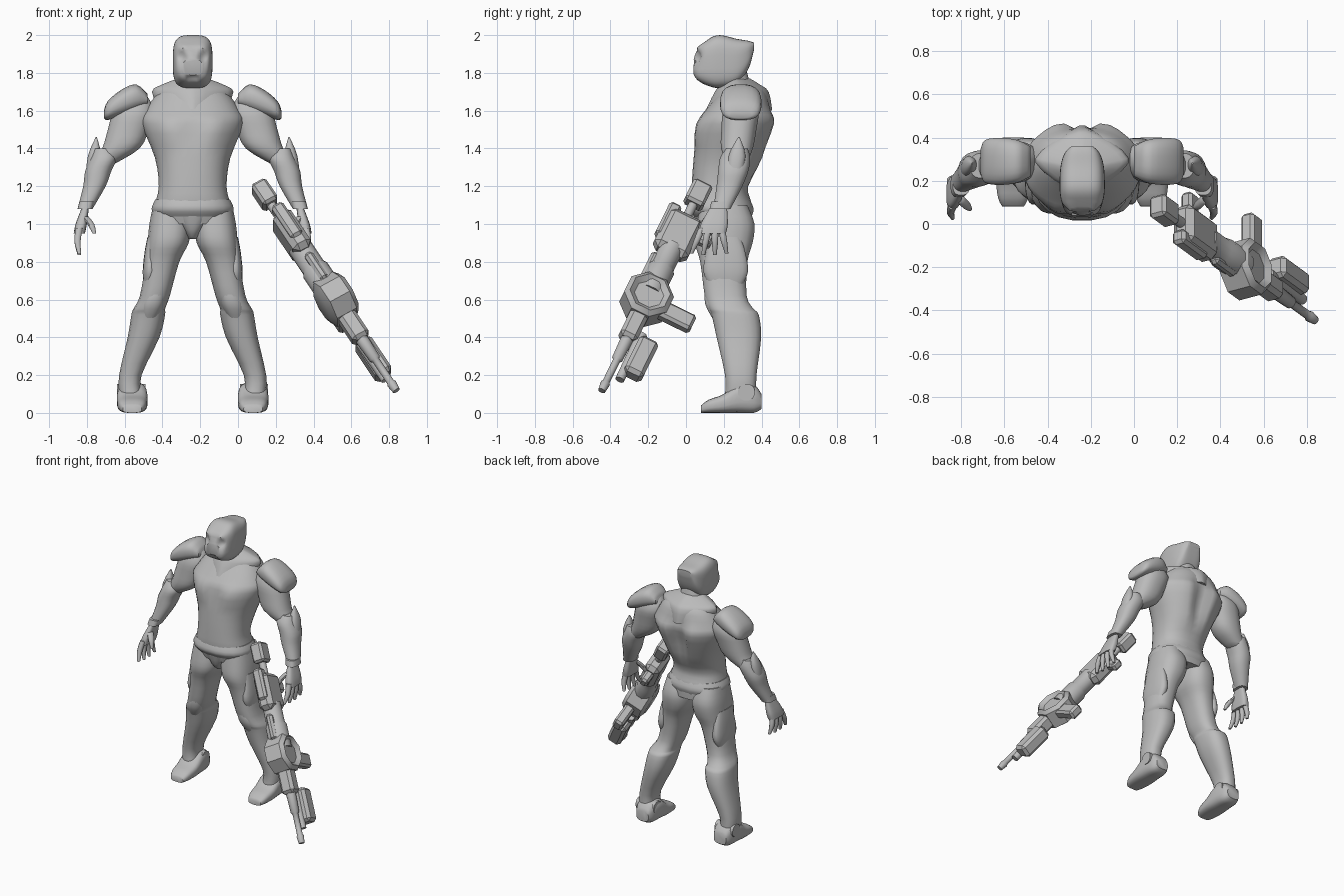
import bpy, bmesh, math
from mathutils import Matrix, Vector

if "Cube" in bpy.data.objects:
    bpy.data.objects.remove(bpy.data.objects["Cube"])

grey = bpy.data.materials.new("plain grey")
grey.use_nodes = True
grey.diffuse_color = (.5, .5, .5, 1)
grey.node_tree.nodes["Principled BSDF"].inputs["Base Color"].default_value = grey.diffuse_color

BODY = Matrix.Translation((-.24, 0, 0))


def finish(name, bm, matrix, mirror, sharp_angle):
    """Turn the working mesh into a shaded object, mirrored across the body if asked."""
    bmesh.ops.recalc_face_normals(bm, faces=bm.faces)
    mesh = bpy.data.meshes.new(name)
    bm.to_mesh(mesh)
    bm.free()
    mesh.materials.append(grey)
    part = bpy.data.objects.new(name, mesh)
    bpy.context.collection.objects.link(part)
    part.matrix_world = matrix
    if mirror:
        part.modifiers.new("Mirror", 'MIRROR').use_mirror_merge = False
    bpy.ops.object.select_all(action='DESELECT')
    part.select_set(True)
    bpy.context.view_layer.objects.active = part
    bpy.ops.object.shade_smooth_by_angle(angle=math.radians(sharp_angle))


def smooth_path(sections, steps):
    """Insert evenly curved sections between the given ones."""
    last = len(sections) - 1
    path = []
    for i in range(last):
        before, here = Vector(sections[max(i - 1, 0)]), Vector(sections[i])
        there, after = Vector(sections[i + 1]), Vector(sections[min(i + 2, last)])
        leave, arrive = (there - before) / 2, (after - here) / 2
        for j in range(steps):
            t = j / steps
            ease = t * t * (3 - 2 * t)
            path.append(here.lerp(there, ease) + leave * t * (1 - t) ** 2 - arrive * t * t * (1 - t))
    return path + [Vector(sections[last])]


def superellipse(angle, power):
    c, s = math.cos(angle), math.sin(angle)
    return (math.copysign(abs(c) ** (2 / power), c), math.copysign(abs(s) ** (2 / power), s))


def skin(name, sections, axis='z', power=2.3, sides=20, steps=3, mirror=False,
         matrix=BODY, dents=(), sharp_angle=50):
    """Skin rounded sections: position, centre a, centre b, radius a, radius b."""
    bm = bmesh.new()
    loops = []
    for t, a, b, radius_a, radius_b in smooth_path(sections, steps):
        loop = []
        for k in range(sides):
            p, q = superellipse(math.tau * (k + .5) / sides, power)
            p, q = a + p * radius_a, b + q * radius_b
            loop.append(bm.verts.new({'x': (t, p, q), 'y': (p, t, q), 'z': (p, q, t)}[axis]))
        loops.append(loop)
    for low, high in zip(loops, loops[1:]):
        for k in range(sides):
            bm.faces.new((low[k - 1], low[k], high[k], high[k - 1]))
    bm.faces.new(loops[0])
    bm.faces.new(loops[-1])
    # Sculpted hollows and swellings, alike on both sides of the middle
    for centre, reach, push in dents:
        for v in bm.verts:
            offset = Vector((abs(v.co.x), v.co.y, v.co.z)) - Vector(centre)
            distance = Vector([d / r for d, r in zip(offset, reach)]).length
            if distance < 1:
                v.co.y += push * (1 - distance ** 2) ** 2
    finish(name, bm, matrix, mirror, sharp_angle)


def trunk(name, sections, side=0, **options):
    """Part symmetric about x = side: position, half width, low edge, high edge."""
    skin(name, [(t, side, (low + high) / 2, half, (high - low) / 2)
                for t, half, low, high in sections], **options)


def limb(name, sections, depth=1, **options):
    """Mirrored upright part: height, x, y, half width; depth scales it along y."""
    skin(name, [(z, x, y, r, r * depth) for z, x, y, r in sections], mirror=True, **options)


def box(name, centre, size, bevel=.015):
    """Bevelled block of the rifle."""
    bm = bmesh.new()
    bmesh.ops.create_cube(bm, size=1)
    bmesh.ops.scale(bm, vec=size, verts=bm.verts)
    bmesh.ops.translate(bm, vec=centre, verts=bm.verts)
    bmesh.ops.bevel(bm, geom=bm.edges[:], offset=bevel, segments=1, affect='EDGES')
    finish(name, bm, GUN, False, sharp_angle=30)


# Trunk: breastbone and spine hollows, swelling chest and shoulder blades
breastbone = ((0, .05, 1.5), (.05, .1, .1), .02)
spine = ((0, .45, 1.45), (.08, .2, .25), -.05)
chest = ((.12, .07, 1.5), (.1, .2, .1), -.02)
shoulder_blade = ((.12, .45, 1.53), (.1, .1, .12), .015)
trunk("torso", [(1, .2, .06, .35), (1.1, .2, .03, .35), (1.2, .18, .03, .33), (1.35, .2, .04, .41),
                (1.53, .27, .06, .46), (1.6, .25, .1, .45), (1.7, .18, .18, .42), (1.75, .1, .2, .36)],
      sides=36, dents=[breastbone, spine, chest, shoulder_blade])
trunk("waist_band", [(1.04, .2, .04, .35), (1.08, .22, .015, .36), (1.13, .2, .03, .34)])
trunk("groin_guard", [(.92, .02, .1, .2), (.97, .05, .06, .2), (1.08, .12, .03, .2)])
trunk("collar", [(1.6, .17, .1, .46), (1.7, .22, .15, .44), (1.74, .16, .18, .39),
                 (1.77, .08, .2, .34)], power=1.4)
trunk("neck", [(1.7, .1, .18, .35), (1.82, .07, .17, .32)])

# Head with eye and mouth hollows and a jutting brow
eye = ((.06, .06, 1.88), (.045, .1, .05), .03)
brow = ((.05, .07, 1.94), (.06, .1, .03), -.015)
mouth = ((0, .04, 1.77), (.045, .1, .04), .03)
trunk("head", [(.04, .05, 1.79, 1.87), (.06, .08, 1.76, 1.92), (.12, .1, 1.73, 1.98),
               (.18, .105, 1.72, 2), (.27, .1, 1.74, 1.98), (.33, .08, 1.82, 1.97),
               (.36, .05, 1.92, 1.96)],
      axis='y', power=3.6, sides=36, steps=4, dents=[eye, brow, mouth])

# Legs, armour and boots
limb("leg", [(1.1, .12, .2, .09), (1, .12, .21, .11), (.9, .13, .2, .11), (.8, .16, .2, .09),
             (.62, .2, .21, .08), (.55, .23, .24, .085), (.52, .235, .26, .09), (.4, .26, .28, .085),
             (.2, .33, .29, .06), (.1, .33, .29, .06)], depth=1.4, power=2.5)
limb("knee_pad", [(.5, .23, .18, .04), (.58, .21, .16, .06), (.68, .18, .14, .04)])
limb("thigh_plate", [(.68, .23, .21, .03), (.75, .225, .21, .04), (.85, .22, .21, .035),
                     (.93, .21, .2, .03)], depth=3, power=2.5)
trunk("foot", [(.08, .05, 0, .04), (.12, .07, 0, .07), (.2, .08, 0, .1), (.28, .08, 0, .16),
               (.36, .07, 0, .15), (.4, .05, .02, .1)], side=.32, axis='y', power=3, mirror=True)
skin("ankle_disc", [(x, .32, .11, .045, .045) for x in (.25, .4)], axis='x', sides=12, mirror=True)

# Arms and shoulder armour
limb("upper_arm", [(1.69, .3, .29, .05), (1.6, .31, .29, .11), (1.5, .34, .28, .11),
                   (1.4, .38, .27, .1), (1.32, .47, .27, .06)], depth=.85)
limb("forearm", [(1.4, .47, .27, .05), (1.35, .47, .26, .07), (1.28, .5, .25, .07),
                 (1.2, .52, .23, .06), (1.08, .57, .19, .04)], depth=1.15)
limb("elbow_fin", [(1.22, .54, .25, .03), (1.36, .52, .27, .035), (1.46, .51, .28, .003)],
     depth=1.3)
limb("wrist_cuff", [(1.12, .56, .19, .04), (1.08, .57, .18, .04)], depth=1.4, power=3)
skin("shoulder_pad", [(x, .29, z, length, thick) for x, z, length, thick in (
    (.24, 1.66, .07, .03), (.3, 1.67, .1, .07), (.38, 1.64, .11, .07), (.45, 1.6, .1, .05),
    (.47, 1.58, .06, .02))], axis='x', power=2.5, mirror=True)

# Hands with splayed fingers
limb("palm", [(1.08, .57, .17, .02), (1, .59, .15, .03), (.95, .6, .14, .03)], depth=2.4, power=3)
for i in range(4):
    root = .085 + .034 * i
    spread = (i - 2) * .014
    tip = .83 + .01 * abs(i - 1.5)
    limb("finger", [(.98, .6, root, .02), (.91, .61, root + spread, .018),
                    (tip, .6, root + 2 * spread, .01)], sides=8)
limb("thumb", [(1.04, .57, .12, .02), (1, .54, .09, .02), (.95, .52, .07, .01)], sides=8)

# Rifle, built along its own x axis and then swung into place
stock_end, muzzle = Vector((.13, .07, 1.17)), Vector((.83, -.44, .13))
along = (muzzle - stock_end).normalized()
across = (Vector((1, 0, 0)) - along * along.x).normalized()
turn = Matrix((along, across, along.cross(across))).transposed()
GUN = Matrix.Translation(stock_end) @ turn.to_4x4()

box("rifle_stock", (.02, 0, 0), (.14, .09, .11))
box("rifle_receiver", (.3, 0, 0), (.26, .11, .2), bevel=.03)
box("rifle_top_rail", (.25, 0, .08), (.22, .07, .07))
box("rifle_grip", (.25, 0, -.13), (.08, .06, .1))
box("rifle_mid_rail", (.55, 0, .06), (.18, .05, .05))
box("rifle_magazine", (.77, .02, -.18), (.1, .07, .2))
box("rifle_forend", (.92, 0, 0), (.2, .1, .1), bevel=.02)
box("rifle_lower_case", (1.1, .02, -.11), (.24, .1, .11), bevel=.02)

# Eight-sided housing with a dished outer face
dish = [(-.08, .09), (-.06, .135), (.06, .135), (.085, .11), (.06, .08)]
skin("rifle_housing", [(t, .74, 0, r, r) for t, r in dish], axis='y', power=2, sides=8,
     steps=1, matrix=GUN, sharp_angle=40)


def barrel(name, height, stations):
    skin(name, [(s, 0, height, r, r) for s, r in stations], axis='x', power=2, sides=12,
         steps=1, matrix=GUN)


barrel("rifle_midsection", 0, [(.38, .065), (.52, .065), (.54, .075), (.7, .075)])
barrel("rifle_rod", 0, [(.03, .025), (.2, .025)])
barrel("rifle_barrel", 0, [(1, .035), (1.15, .03), (1.16, .02), (1.31, .02), (1.32, .026), (1.37, .02)])
barrel("rifle_lower_barrel", -.06, [(.95, .03), (1.26, .025)])
